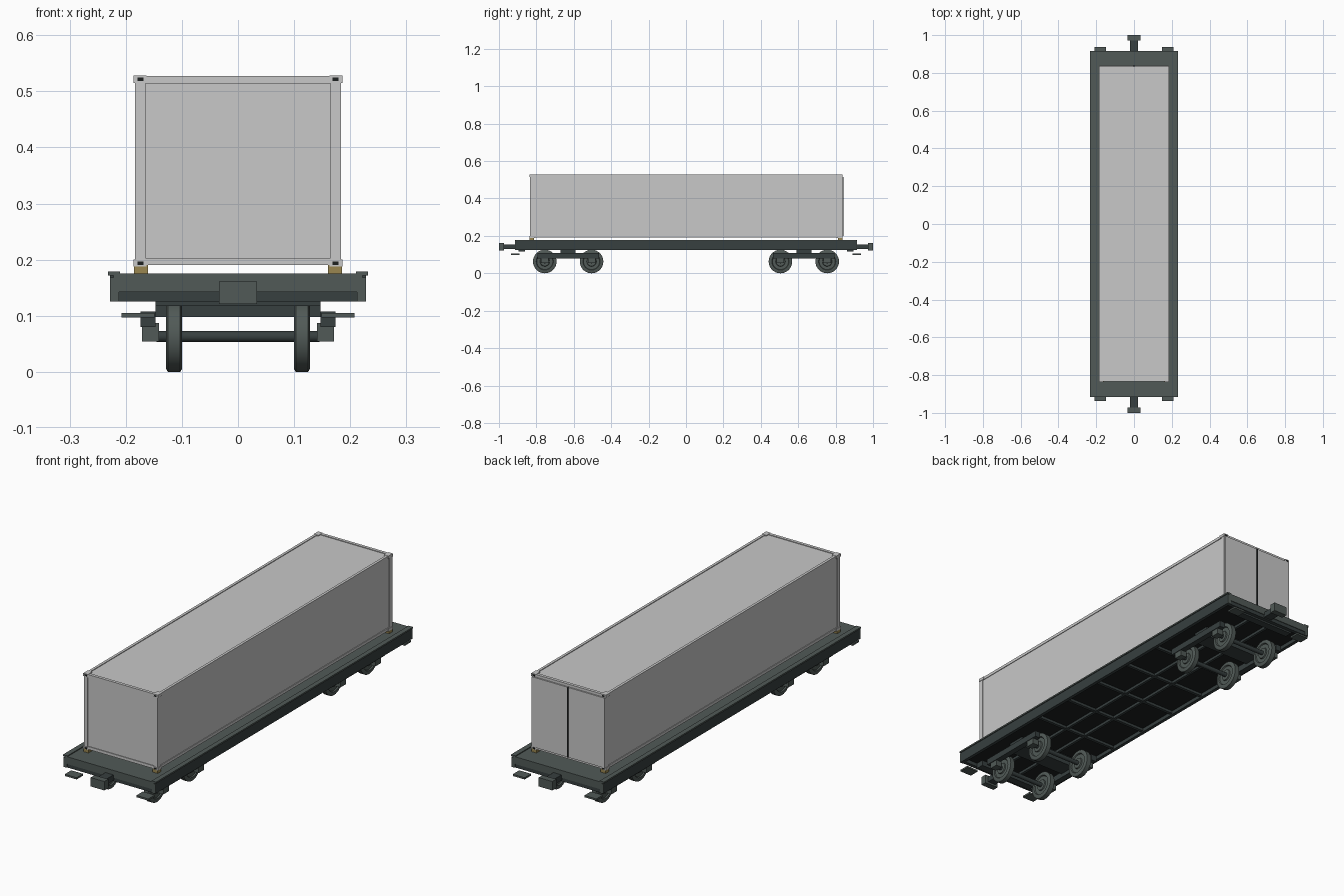
import bpy, bmesh, math
from mathutils import Matrix

if "Cube" in bpy.data.objects:
    bpy.data.objects.remove(bpy.data.objects["Cube"])


def mat(name, r, g, b):
    m = bpy.data.materials.new(name)
    m.diffuse_color = (r, g, b, 1)
    m.use_nodes = True
    m.node_tree.nodes["Principled BSDF"].inputs["Base Color"].default_value = m.diffuse_color
    return m


GREY = mat("container grey", 0.58, 0.58, 0.58)
DECK = mat("deck green grey", 0.082, 0.102, 0.095)
FRAME = mat("dark underframe", 0.038, 0.05, 0.05)
BLACK = mat("near black", 0.012, 0.014, 0.014)
BRASS = mat("brass lock", 0.32, 0.24, 0.08)
S = (-1, 1)


def finish(name, bm, m):
    bmesh.ops.recalc_face_normals(bm, faces=bm.faces)
    me = bpy.data.meshes.new(name)
    bm.to_mesh(me)
    bm.free()
    me.materials.append(m)
    ob = bpy.data.objects.new(name, me)
    bpy.context.collection.objects.link(ob)
    return ob


def boxes(name, m, spans):
    """One object from boxes given as (x0, x1, y0, y1, z0, z1)."""
    bm = bmesh.new()
    for x0, x1, y0, y1, z0, z1 in spans:
        t = Matrix.Translation(((x0 + x1) / 2, (y0 + y1) / 2, (z0 + z1) / 2))
        s = Matrix.Diagonal((abs(x1 - x0), abs(y1 - y0), abs(z1 - z0), 1))
        bmesh.ops.create_cube(bm, size=1, matrix=t @ s)
    return finish(name, bm, m)


def sides(x0, x1, y0, y1, z0, z1):
    return [(s * x0, s * x1, y0, y1, z0, z1) for s in S]


def corners(x0, x1, y0, y1, z0, z1):
    return [(a * x0, a * x1, b * y0, b * y1, z0, z1) for a in S for b in S]


def lathe(name, m, profile, x, y, z, n=32):
    """Turn (along x, radius) points around a sideways axle."""
    bm = bmesh.new()
    rings = []
    for px, r in profile:
        rings.append([bm.verts.new((x + px, y + r * math.cos(i * math.tau / n),
                                    z + r * math.sin(i * math.tau / n))) for i in range(n)])
    for a, b in zip(rings, rings[1:]):
        for i in range(n):
            j = (i + 1) % n
            bm.faces.new((a[i], a[j], b[j], b[i]))
    bm.faces.new(rings[0])
    bm.faces.new(rings[-1])
    ob = finish(name, bm, m)
    bpy.ops.object.select_all(action='DESELECT')
    ob.select_set(True)
    bpy.context.view_layer.objects.active = ob
    bpy.ops.object.shade_smooth_by_angle(angle=math.radians(35))
    return ob


# Container: recessed walls inside a frame of posts and rails
boxes("container_body", GREY, [(-.181, .181, -.831, .829, .192, .524)])
boxes("corner_posts", GREY, corners(.165, .184, .816, .834, .19, .527))
boxes("side_rails", GREY, sides(.172, .184, -.83, .83, .19, .203)
      + sides(.172, .184, -.83, .83, .514, .527))
boxes("end_rails", GREY, [(-.17, .17, s * .82, s * .834, z, z + .013)
                          for s in S for z in (.19, .514)])
boxes("corner_castings", GREY, corners(.163, .186, .805, .836, .188, .2)
      + corners(.163, .186, .805, .836, .515, .528))
boxes("casting_holes", BLACK, [(a * .168, a * .179, b * .83, b * .837, z, z + .007)
                               for a in S for b in S for z in (.19, .518)])
boxes("rear_doors", GREY, sides(.003, .182, .825, .84, .2, .515))
boxes("door_seal", BLACK, [(-.003, .003, .826, .843, .2, .515)])
boxes("twist_locks", BRASS, corners(.16, .185, .812, .836, .174, .19))

# Deck, side sills and end beams
boxes("deck_plate", DECK, [(-.222, .222, -.912, .912, .145, .175)])
boxes("deck_underside", BLACK, [(-.213, .213, -.905, .905, .142, .146)])
boxes("side_sills", FRAME, sides(.213, .228, -.91, .91, .125, .172))
boxes("sill_end_caps", DECK, corners(.212, .2285, .909, .915, .125, .168))
boxes("deck_edge_lips", DECK, sides(.21, .232, -.915, .915, .172, .179))
boxes("end_beams", DECK, [(-.222, .222, s * .9, s * .915, .142, .175) for s in S])
boxes("end_beam_undersides", FRAME, [(-.213, .213, s * .895, s * .912, .125, .143) for s in S])
boxes("draft_beams", FRAME, [(-.147, .147, s * .86, s * .895, .117, .143) for s in S])

# Underfloor framing
boxes("cross_beams", FRAME, [(-.213, .213, y - .007, y + .007, .13, .143)
                             for y in (-.4, -.2, 0, .2, .4)])
boxes("long_beams", FRAME, sides(.045, .057, -.88, .88, .13, .143))

# Couplers and hanging end steps
boxes("coupler_shanks", FRAME, [(-.02, .02, s * .9, s * .98, .13, .155) for s in S])
boxes("coupler_heads", DECK, [(-.034, .034, s * .972, s * 1.0, .121, .161) for s in S])
boxes("end_steps", DECK, corners(.149, .208, .89, .936, .097, .105))

# Two bogies
PROFILE = [(-.014, .014), (-.014, .024), (-.009, .026), (-.009, .043), (-.014, .046),
           (-.014, .058), (-.011, .063), (.011, .063), (.014, .058), (.014, .046),
           (.009, .043), (.009, .026), (.014, .024), (.014, .014)]
for label, cy in (("front", -.63), ("rear", .63)):
    boxes(label + "_bogie_side_frames", FRAME, sides(.147, .174, cy - .165, cy + .165, .08, .108))
    boxes(label + "_bogie_bolster", FRAME, [(-.147, .147, cy - .04, cy + .04, .098, .143)])
    boxes(label + "_axle_boxes", DECK, [(s * .141, s * .171, cy + d - .02, cy + d + .02, .054, .087)
                                        for s in S for d in (-.125, .125)])
    for d in (-.125, .125):
        lathe(label + "_axle", FRAME, [(-.145, .01), (.145, .01)], 0, cy + d, .063, 16)
        for s in S:
            lathe(label + "_wheel", DECK, PROFILE, s * .114, cy + d, .063)
